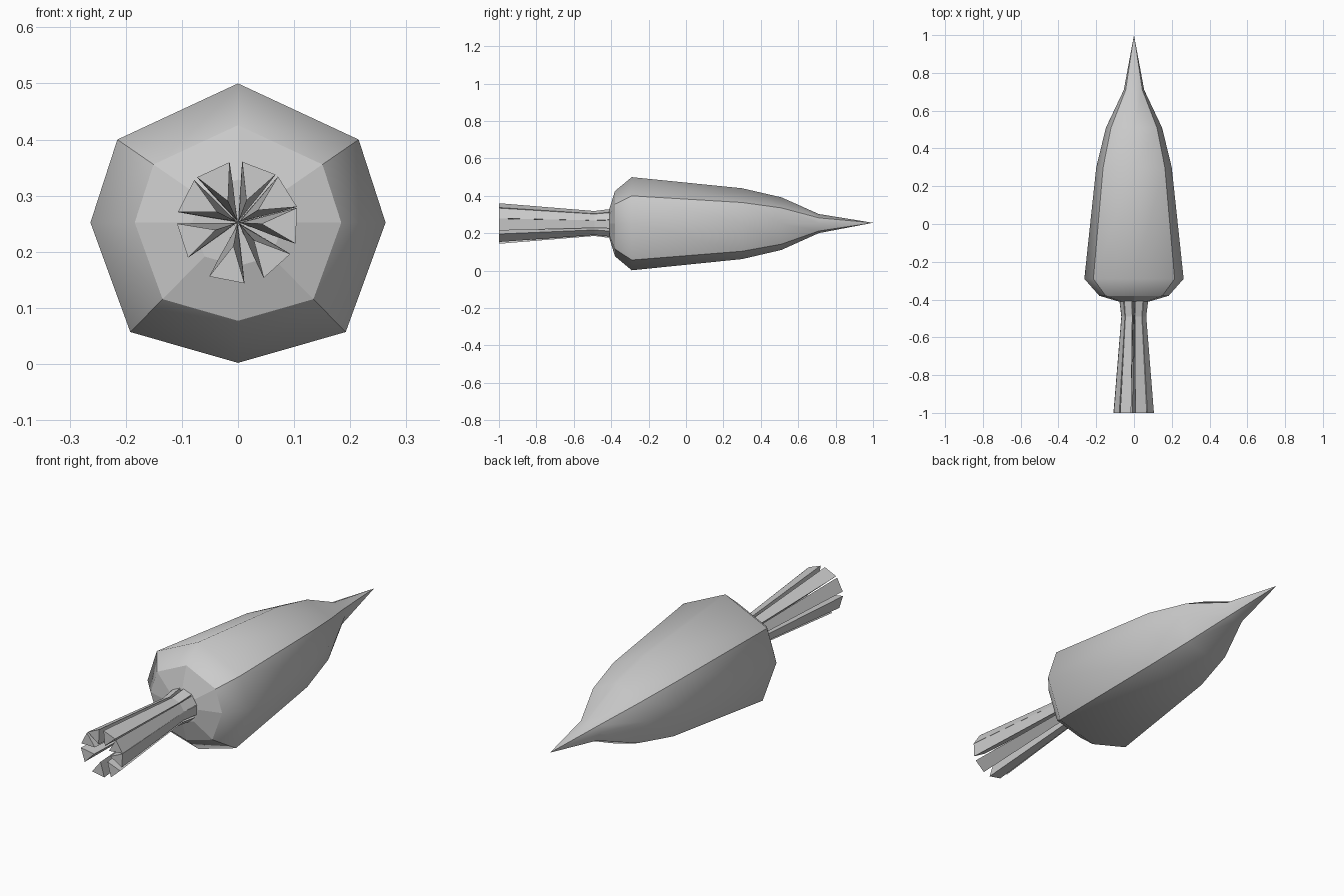
import bpy, bmesh, math

if "Cube" in bpy.data.objects:
    bpy.data.objects.remove(bpy.data.objects["Cube"])

CZ = 0.252


def finish(bm, name):
    bmesh.ops.recalc_face_normals(bm, faces=bm.faces)
    me = bpy.data.meshes.new(name)
    bm.to_mesh(me)
    bm.free()
    ob = bpy.data.objects.new(name, me)
    bpy.context.collection.objects.link(ob)
    return ob


def bridge(bm, a, b):
    n = len(a)
    return [bm.faces.new((a[i], a[(i + 1) % n], b[(i + 1) % n], b[i])) for i in range(n)]


# Root: eight-sided section scaled along its length, ending in a point
half = [(0, 0.248), (0.215, 0.148), (0.263, 0), (0.192, -0.195), (0, -0.25)]
section = half + [(-x, z) for x, z in half[3:0:-1]]
stations = [(-0.41, 0.31), (-0.38, 0.70), (-0.29, 1.0),
            (0.30, 0.76), (0.51, 0.565), (0.71, 0.205)]
bm = bmesh.new()
rings = [[bm.verts.new((x * s, y, CZ + z * s)) for x, z in section] for y, s in stations]
for k, (a, b) in enumerate(zip(rings, rings[1:])):
    for f in bridge(bm, a, b):
        f.smooth = k > 0
bm.faces.new(rings[0])
tip = bm.verts.new((0, 1.0, CZ + 0.004))
last = rings[-1]
for i in range(8):
    f = bm.faces.new((last[i], last[(i + 1) % 8], tip))
    f.smooth = True
# Crisp ridges along the four diagonal corners, and a crisp crown edge
for i in (1, 3, 5, 7):
    line = [r[i] for r in rings] + [tip]
    for a, b in zip(line, line[1:]):
        bm.edges.get((a, b)).smooth = False
for i in range(8):
    bm.edges.get((rings[1][i], rings[1][(i + 1) % 8])).smooth = False
finish(bm, "root")

# Stalks: triangular wedges (angle in degrees) flaring away from the crown
# each profile entry: y, outer radius, half width, inner radius
profile = [(-0.40, 0.075, 0.022, 0.0), (-0.49, 0.064, 0.020, 0.004), (-1.0, 0.104, 0.032, 0.042)]
for n, deg in enumerate((-3, -48, -101, -162, 153, 115, 69, 32), 1):
    c, s = math.cos(math.radians(deg)), math.sin(math.radians(deg))
    bm = bmesh.new()
    tris = []
    for y, r, w, inner in profile:
        pts = ((r, w), (r, -w), (inner, 0))
        tris.append([bm.verts.new((u * c - v * s, y, CZ + u * s + v * c)) for u, v in pts])
    for a, b in zip(tris, tris[1:]):
        bridge(bm, a, b)
    bm.faces.new(tris[0])
    bm.faces.new(tris[-1])
    finish(bm, f"stalk_{n}")
